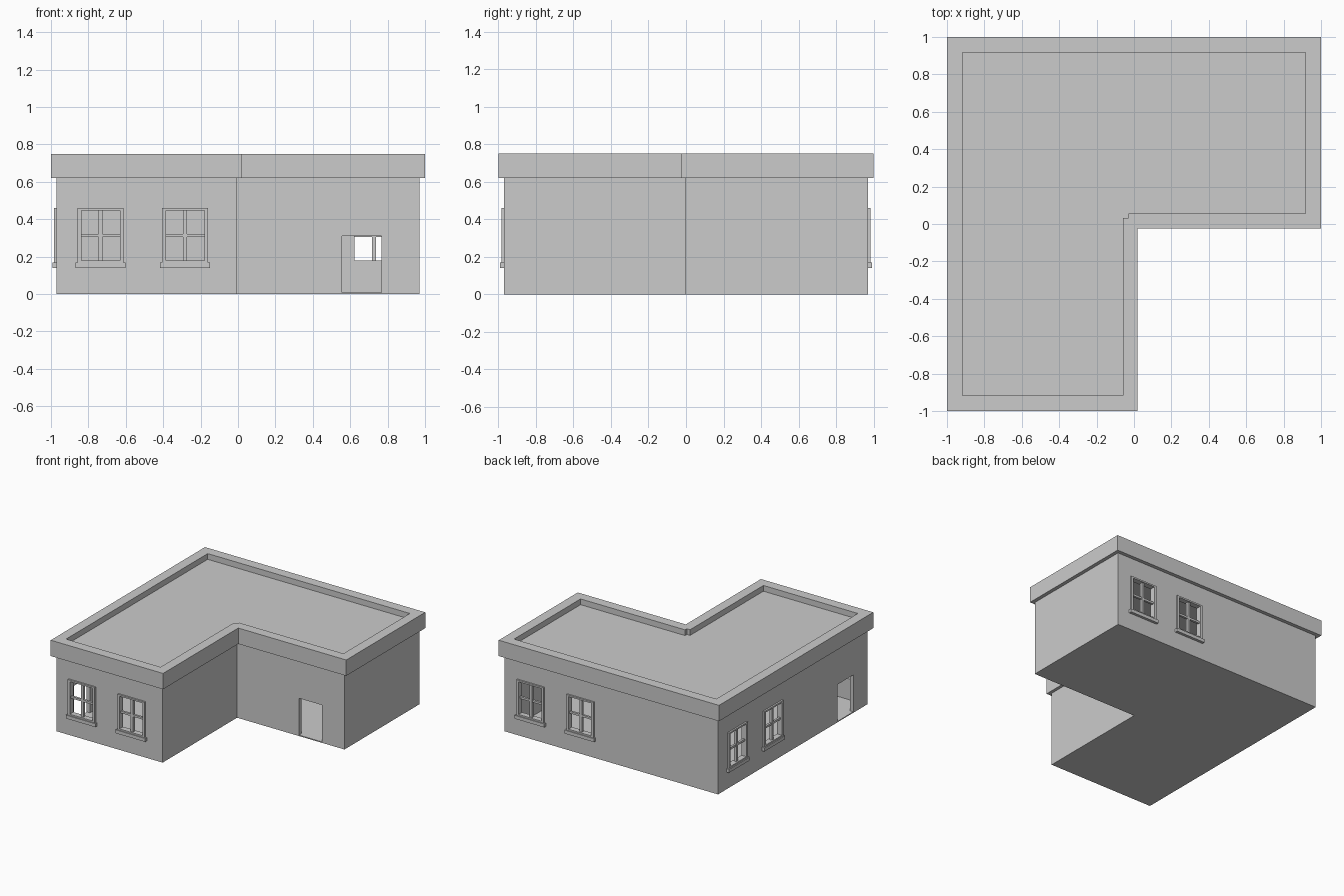
import bpy, bmesh
from math import pi
from mathutils import Matrix, Vector

if "Cube" in bpy.data.objects:
    bpy.data.objects.remove(bpy.data.objects["Cube"])


def make_object(name, bm):
    bmesh.ops.recalc_face_normals(bm, faces=bm.faces)
    mesh = bpy.data.meshes.new(name)
    bm.to_mesh(mesh)
    bm.free()
    ob = bpy.data.objects.new(name, mesh)
    bpy.context.collection.objects.link(ob)
    return ob


def add_box(bm, x, y, z, rot=Matrix()):
    """Box from (min, max) ranges, optionally turned about the origin."""
    size = [b - a for a, b in (x, y, z)]
    mid = Vector([(a + b) / 2 for a, b in (x, y, z)])
    m = rot @ Matrix.Translation(mid) @ Matrix.Diagonal((*size, 1))
    bmesh.ops.create_cube(bm, size=1, matrix=m)


def prism(name, outline, z0, z1):
    bm = bmesh.new()
    face = bm.faces.new([bm.verts.new((x, y, z0)) for x, y in outline])
    up = bmesh.ops.extrude_face_region(bm, geom=[face], use_keep_orig=True)["geom"]
    for v in up:
        if isinstance(v, bmesh.types.BMVert):
            v.co.z = z1
    return make_object(name, bm)


def l_shape(r, cx, cy):
    return [(-r, -r), (cx, -r), (cx, cy), (r, cy), (r, r), (-r, r)]


def cut(ob, cutter):
    mod = ob.modifiers.new("cut", "BOOLEAN")
    mod.operation, mod.solver, mod.object = "DIFFERENCE", "EXACT", cutter
    bpy.context.view_layer.objects.active = ob
    bpy.ops.object.modifier_apply(modifier=mod.name)
    bpy.data.objects.remove(cutter, do_unlink=True)


# L-shaped walls, hollow, with a thin floor
WALL, T = 0.97, 0.03
walls = prism("walls", l_shape(WALL, -0.005, -0.005), 0, 0.62)
cut(walls, prism("room_cutter", l_shape(WALL - T, -0.005 - T, -0.005 + T), 0.008, 0.7))

# Flat roof with an overhanging raised border, stepped at the inner corner
roof = prism("roof_and_parapet", l_shape(1.0, 0.02, -0.025), 0.62, 0.75)
inner = [(-0.918, -0.918), (-0.06, -0.918), (-0.06, 0.032), (-0.03, 0.032),
         (-0.03, 0.056), (0.918, 0.056), (0.918, 0.918), (-0.918, 0.918)]
cut(roof, prism("roof_cutter", inner, 0.703, 0.8))

# Windows: side name, turn about z, positions along that wall
SIDES = [("front", 0, (-0.735, -0.283)),
         ("left", -pi / 2, (-0.725, -0.265)),
         ("back", pi, (-0.727, -0.275))]
W, Z0, Z1, F = 0.123, 0.165, 0.46, 0.02   # half width, bottom, top, frame bar

holes = bmesh.new()
for side, angle, spots in SIDES:
    rot = Matrix.Rotation(angle, 4, "Z")
    for i, u in enumerate(spots):
        add_box(holes, (u - W + .005, u + W - .005), (-1.1, -0.9), (Z0 + .005, Z1 - .005), rot)
        bm = bmesh.new()
        deep = (-0.984, -0.938)
        # frame
        add_box(bm, (u - W, u - W + F), deep, (Z0, Z1), rot)
        add_box(bm, (u + W - F, u + W), deep, (Z0, Z1), rot)
        add_box(bm, (u - W + F, u + W - F), deep, (Z1 - 0.013, Z1), rot)
        add_box(bm, (u - W + F, u + W - F), deep, (Z0, Z0 + 0.015), rot)
        # cross bars
        add_box(bm, (u - 0.011, u + 0.011), (-0.972, -0.95), (Z0 + 0.01, Z1 - 0.01), rot)
        add_box(bm, (u - W + 0.01, u + W - 0.01), (-0.970, -0.952), (0.305, 0.322), rot)
        # sill
        add_box(bm, (u - W - 0.011, u + W + 0.011), (-0.992, -0.96), (0.14, 0.168), rot)
        make_object(f"{side}_window_{i + 1}", bm)

# Door openings in the inner-corner wall and the left wall
add_box(holes, (0.557, 0.766), (-0.1, 0.1), (0.008, 0.31))
add_box(holes, (-1.1, -0.9), (-0.785, -0.577), (0.008, 0.31))
cut(walls, make_object("opening_cutter", holes))
